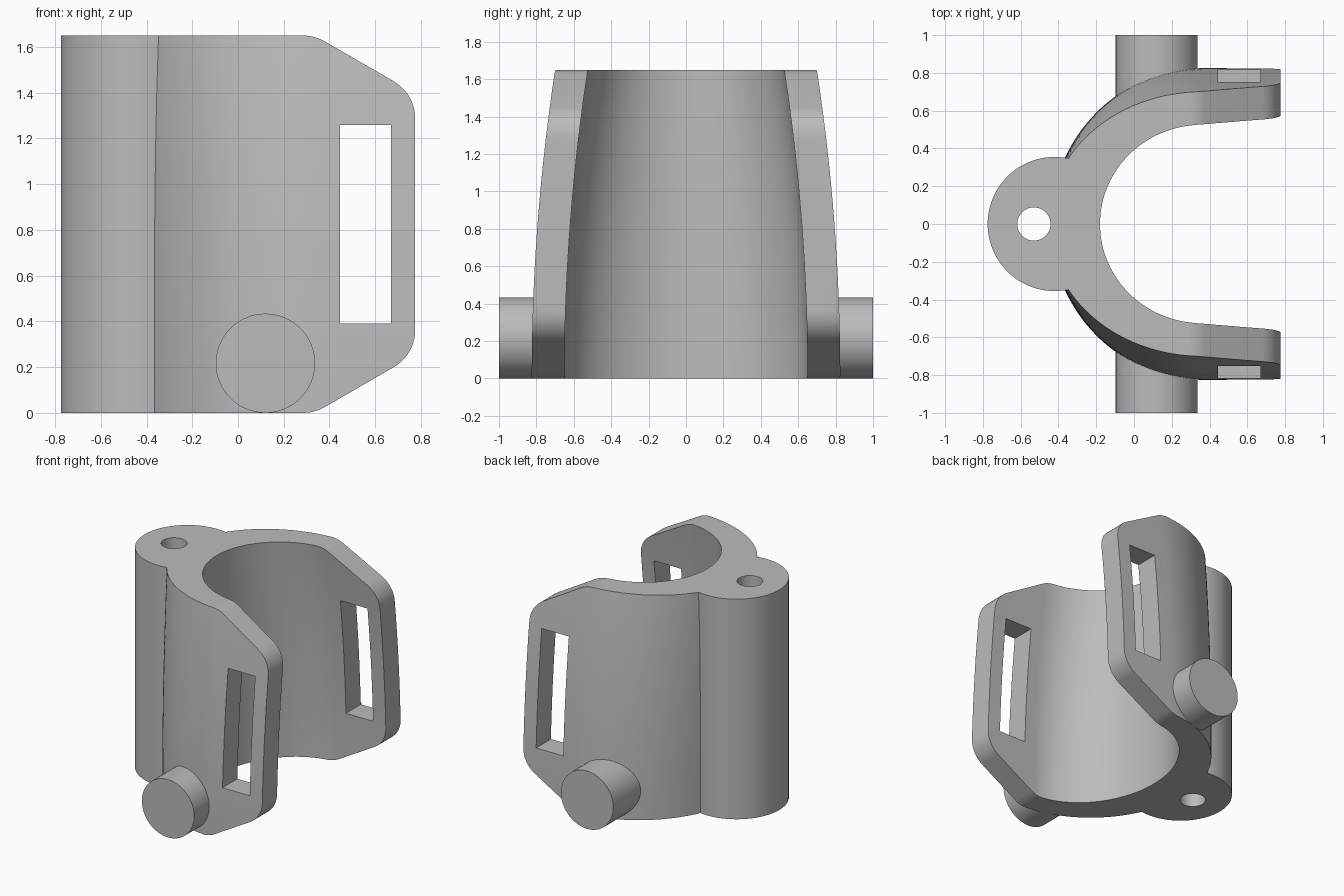
import bpy
import bmesh
from math import cos, sin, pi, radians, tan

HEIGHT = 1.65
REACH = 0.775

cube = bpy.data.objects.get("Cube")
if cube:
    bpy.data.objects.remove(cube, do_unlink=True)

grey = bpy.data.materials.new("plain grey")
grey.use_nodes = True
grey.diffuse_color = (0.5, 0.5, 0.5, 1)
grey.node_tree.nodes["Principled BSDF"].inputs["Base Color"].default_value = (0.5, 0.5, 0.5, 1)


def loft(name, rings):
    """Closed solid through rings of matching points."""
    bm = bmesh.new()
    loops = [[bm.verts.new(p) for p in ring] for ring in rings]
    n = len(loops[0])
    for low, high in zip(loops, loops[1:]):
        for i in range(n):
            j = (i + 1) % n
            bm.faces.new((low[i], low[j], high[j], high[i]))
    bm.faces.new(loops[0][::-1])
    bm.faces.new(loops[-1])
    bmesh.ops.recalc_face_normals(bm, faces=bm.faces)
    mesh = bpy.data.meshes.new(name)
    bm.to_mesh(mesh)
    bm.free()
    mesh.materials.append(grey)
    obj = bpy.data.objects.new(name, mesh)
    bpy.context.collection.objects.link(obj)
    return obj


def circle(cx, cy, r, n):
    return [(cx + r * cos(2 * pi * i / n), cy + r * sin(2 * pi * i / n)) for i in range(n)]


def upright(name, outline, low, high):
    return loft(name, [[(x, y, z) for x, y in outline] for z in (low, high)])


def sideways(name, outline, start, end):
    return loft(name, [[(x, y, z) for x, z in outline] for y in (start, end)])


def combine(obj, tool, operation):
    mod = obj.modifiers.new(operation, "BOOLEAN")
    mod.operation = operation
    mod.solver = "EXACT"
    mod.object = tool
    bpy.context.view_layer.objects.active = obj
    bpy.ops.object.modifier_apply(modifier=mod.name)
    bpy.data.objects.remove(tool, do_unlink=True)


def shell(name, cx, depth, depth_gain, width, low, high, end):
    """U-shaped solid, half an ellipse with straight arms, narrowing upward."""
    rings = []
    steps, arc = 24, 64
    for k in range(steps + 1):
        z = low + (high - low) * k / steps
        t = max(z, 0) / HEIGHT
        a = depth + depth_gain * t
        b = width - 0.125 * t * t
        ring = [(end, b, z)]
        for i in range(arc + 1):
            ang = pi / 2 + pi * i / arc
            ring.append((cx + a * cos(ang), b * sin(ang), z))
        ring.append((end, -b, z))
        rings.append(ring)
    return loft(name, rings)


def fillet(cx, cz, r, start, end, n=10):
    return [(cx + r * cos(radians(start + (end - start) * i / n)),
             cz + r * sin(radians(start + (end - start) * i / n))) for i in range(n + 1)]


# Curved clamp with the upright pivot barrel merged into it
clamp = shell("clamp_body", 0.36, 0.80, 0.015, 0.825, -0.1, 1.75, 0.9)
combine(clamp, upright("barrel", circle(-0.42, 0, 0.355, 96), -0.12, 1.77), "UNION")
combine(clamp, shell("bore", 0.36, 0.54, 0, 0.65, -0.2, 1.85, 1.0), "DIFFERENCE")

# Side outline: sloped arm corners with rounded transitions
R = 0.19
corner_z = HEIGHT - (REACH - 0.335) * tan(radians(30))
upper = fillet(REACH - R, corner_z - R * tan(radians(30)), R, 0, 60)
upper += fillet(0.335 - R * tan(radians(15)), HEIGHT - R, R, 60, 90)
outline = upper + [(-1, HEIGHT), (-1, 0)] + [(x, HEIGHT - z) for x, z in reversed(upper)]
combine(clamp, sideways("side_outline", outline, -1.2, 1.2), "INTERSECT")

# Strap slots through both arms, and the pin hole
slot = [(0.445, 0.39), (0.67, 0.39), (0.67, 1.26), (0.445, 1.26)]
combine(clamp, sideways("slots", slot, -1.2, 1.2), "DIFFERENCE")
combine(clamp, upright("pin_hole", circle(-0.53, 0, 0.088, 48), -0.2, 1.85), "DIFFERENCE")

# Round pegs on each side
peg = circle(0.12, 0.217, 0.217, 64)
pegs = [sideways(name, peg, side * 0.66, side) for name, side in (("right_peg", -1), ("left_peg", 1))]

# Smooth curved walls, keep the edges sharp
bpy.ops.object.select_all(action="DESELECT")
for obj in [clamp] + pegs:
    obj.select_set(True)
bpy.context.view_layer.objects.active = clamp
bpy.ops.object.shade_smooth_by_angle(angle=radians(25))
